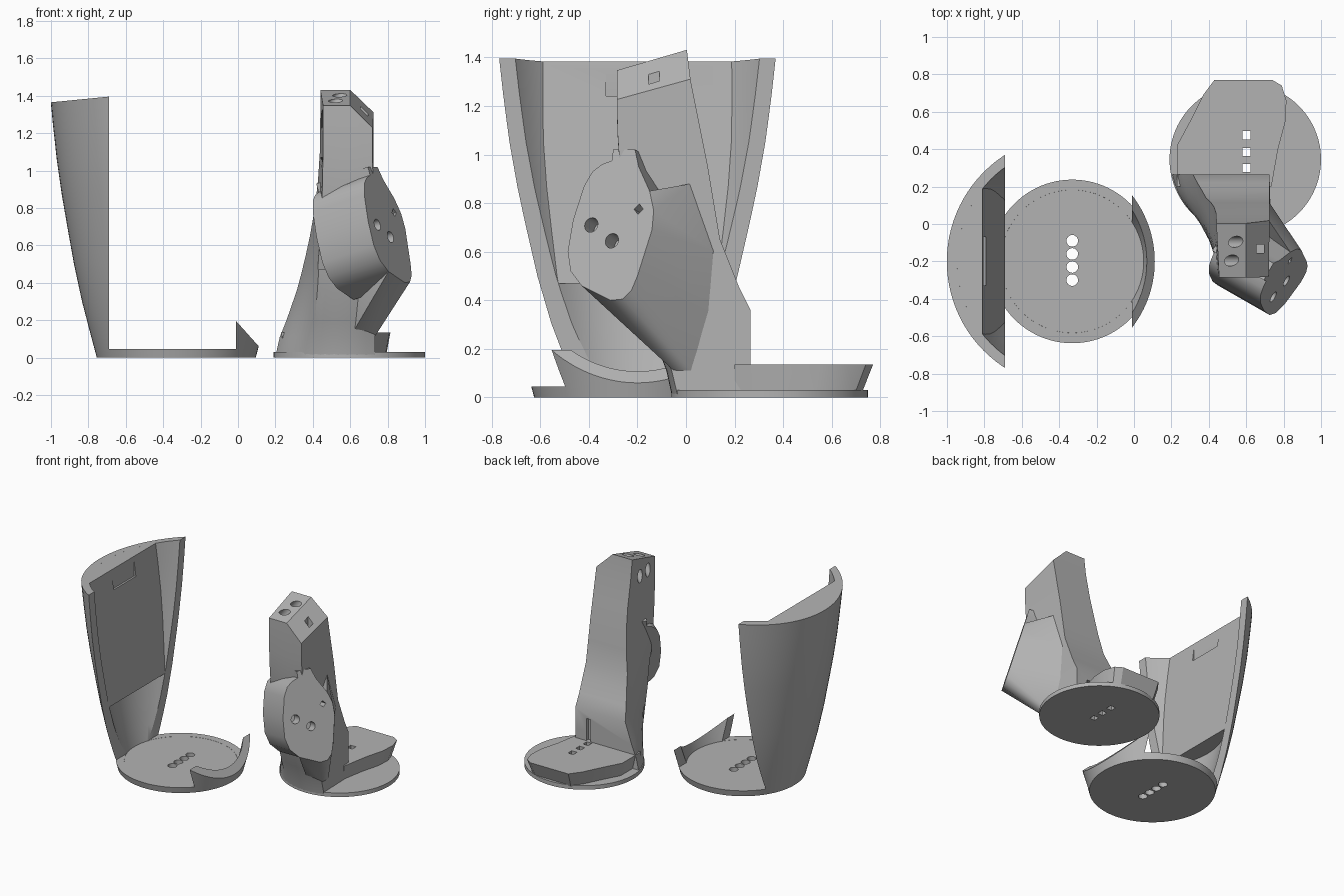
import bpy, bmesh, math
from mathutils import Vector

if "Cube" in bpy.data.objects:
    bpy.data.objects.remove(bpy.data.objects["Cube"], do_unlink=True)

grey = bpy.data.materials.new("plain_grey")
grey.use_nodes = True
grey.diffuse_color = (0.45, 0.45, 0.45, 1)
grey.node_tree.nodes["Principled BSDF"].inputs["Base Color"].default_value = grey.diffuse_color


def finish(name, bm):
    bmesh.ops.recalc_face_normals(bm, faces=bm.faces)
    mesh = bpy.data.meshes.new(name)
    bm.to_mesh(mesh)
    bm.free()
    mesh.materials.append(grey)
    ob = bpy.data.objects.new(name, mesh)
    bpy.context.collection.objects.link(ob)
    return ob


def loft(name, rings):
    """Closed skin through rings of equal length, capped at both ends."""
    bm = bmesh.new()
    vs = [[bm.verts.new(p) for p in ring] for ring in rings]
    for a, b in zip(vs, vs[1:]):
        for i in range(len(a)):
            j = (i + 1) % len(a)
            bm.faces.new((a[i], a[j], b[j], b[i]))
    bm.faces.new(vs[0][::-1])
    bm.faces.new(vs[-1])
    return finish(name, bm)


def circle(cx, cy, r, z, n=96):
    return [(cx + r * math.cos(math.tau * i / n), cy + r * math.sin(math.tau * i / n), z)
            for i in range(n)]


def prism_y(name, pts, y0, y1, shear=0.0):
    return loft(name, [[(x, y, z + shear * y) for x, z in pts] for y in (y0, y1)])


def box(name, lo, hi):
    pts = [(lo[0], lo[2]), (hi[0], lo[2]), (hi[0], hi[2]), (lo[0], hi[2])]
    return prism_y(name, pts, lo[1], hi[1])


def rod(name, a, b, r, n=24):
    a, b = Vector(a), Vector(b)
    q = (b - a).to_track_quat('Z', 'Y')
    return loft(name, [[c + q @ Vector(p) for p in circle(0, 0, r, 0, n)] for c in (a, b)])


def carve(targets, cutter, op='DIFFERENCE'):
    for ob in targets:
        mod = ob.modifiers.new("carve", 'BOOLEAN')
        mod.operation, mod.object, mod.solver = op, cutter, 'EXACT'
        bpy.context.view_layer.objects.active = ob
        bpy.ops.object.modifier_apply(modifier=mod.name)
    bpy.data.objects.remove(cutter, do_unlink=True)


# ---- Cup: flared round shell cut down to a back wall and a low lip ----
CX, CY, WALL, FLOOR = -0.33, -0.2, 0.055, 0.045
flare = [(0, .425), (.15, .465), (.3, .504), (.5, .547), (.685, .58), (.87, .612),
         (1.05, .638), (1.25, .66), (1.42, .676)]
inner = [(FLOOR, .437 - WALL)] + [(z, r - WALL) for z, r in flare[1:]]
cup = loft("cup_shell", [circle(CX, CY, r, z) for z, r in flare] +
           [circle(CX, CY, r, z) for z, r in inner[::-1]])
opening = [(-.69, FLOOR + .001), (-.01, FLOOR + .001), (-.01, .195), (.12, .05), (.5, .05),
           (.5, 2), (-1.2, 2), (-1.2, 1.345), (-.69, 1.395)]
carve([cup], prism_y("opening", opening, -1.2, 1))
for i in range(4):
    y = -.09 - .07 * i
    carve([cup], rod("drain", (CX, y, -.1), (CX, y, .2), .031))

# Tilted flat panel filling the inside of the back wall
panel = loft("back_panel", [circle(CX, CY, r + .02, z) for z, r in inner[2:]])
wedge = [(-.69, .47), (-.81, 1.383), (-1.2, 1.345), (-1.2, .47)]
carve([panel], prism_y("wedge", wedge, -1.2, 1), 'INTERSECT')
carve([panel], box("pocket", (-.805, -.33, 1.24), (-.6, -.07, 1.355)))

# ---- Bracket base: disc and rear block ----
BX, BY = .595, .345
disc = loft("bracket_disc", [circle(BX, BY, .405, z) for z in (0, .03)])
outline = [(.23, .2), (.23, .42), (.3, .55), (.37, .69), (.43, .77), (.74, .77), (.79, .74),
           (.815, .66), (.81, .55), (.77, .4), (.735, .2)]
block = loft("rear_block", [[(.55 + (x - .55) * k, .2 + (y - .2) * k, z) for x, y in outline]
                            for z, k in ((.02, .92), (.135, 1))])
for y in (.3, .385, .475):
    carve([disc, block], box("peg_hole", (.58, y - .022, -.1), (.623, y + .022, .3)))

# ---- Upright: round at the foot, rectangular at the head ----
levels = [(.005, .265, 0), (.11, .265, .1), (.2, .265, .25), (.36, .265, .48), (.45, .22, .58),
          (.55, .18, .68), (.65, .14, .77), (.8, .115, .88), (.95, .09, .95), (1.1, .06, .99),
          (1.3, .02, 1), (1.46, 0, 1)]
HALF = 7


def upright_ring(z, back, s):
    ring = []
    for k in range(2 * HALF + 1):
        a = math.radians(191 + 99 * k / (2 * HALF))
        foot = Vector((BX + .403 * math.cos(a), BY + .403 * math.sin(a), z))
        if k <= HALF:
            t = k / HALF
            head = Vector((.44 + .015 * t, back + (-.285 - back) * t, z))
        else:
            head = Vector((.455 + .265 * (k / HALF - 1), -.285, z))
        ring.append(foot.lerp(head, s))
    ring[0].y = back
    ring.append(Vector((.725, back, z)))
    return ring


upright = loft("upright", [upright_ring(*lv) for lv in levels])
roof = [(.2, 1.43), (.6, 1.43), (.9, 1.13), (.9, 2), (.2, 2)]
carve([upright], prism_y("roof", roof, -1, 1, .293))
for y in (-.095, -.195):
    carve([upright], rod("head_hole", (.595, y, 1.47), (.36, y, 1.157), .03))
carve([upright], box("square_hole", (.655, -.155, 1.2), (.695, -.11, 1.5)))
carve([upright], box("back_groove", (.6, .24, .13), (.635, .3, .3)))
slot = [(-.2, .47), (-.16, .47), (-.2, .63), (-.24, .63)]
carve([upright], loft("side_slot", [[(x, y, z) for y, z in slot] for x in (.3, .47)]))

# ---- Angled pod: outline on a tilted plane, pushed back into the upright ----
normal = Vector((.834, -.477, .275)).normalized()


def on_face(y, z):
    return Vector((1.202 + .571 * y - .33 * z, y, z))


face = [on_face(*p) for p in [
    (-.305, .975), (-.3, 1.02), (-.21, 1.02), (-.195, .95), (-.15, .85), (-.133, .77),
    (-.14, .69), (-.2, .5), (-.225, .44), (-.26, .405), (-.31, .4), (-.43, .46), (-.475, .52),
    (-.487, .6), (-.465, .73), (-.42, .87), (-.385, .93), (-.345, .96)]]
pod = loft("pod", [face, [p - normal * .33 for p in face]])

# Web joining the pod to the foot and the side of the upright
bm = bmesh.new()
for p in face[4:12] + [Vector(c) for c in [
        (.6, -.05, .11), (.73, -.05, .11), (.73, .02, .11), (.72, .1, .35),
        (.72, .12, .6), (.72, .02, .88), (.6, -.1, .4)]]:
    bm.verts.new(p)
hull = bmesh.ops.convex_hull(bm, input=bm.verts)
loose = [v for v in bm.verts if not v.link_faces]
bmesh.ops.delete(bm, geom=loose, context='VERTS')
web = finish("pod_web", bm)

for y, z, r, sides in ((-.39, .71, .031, 24), (-.305, .645, .031, 24), (-.195, .775, .022, 4)):
    c = on_face(y, z)
    carve([pod, web], rod("pod_hole", c + normal * .1, c - normal * .08, r, sides))

# ---- Smooth the curved surfaces, keep hard edges ----
for ob in (cup, panel, disc, block, upright, pod, web):
    bpy.ops.object.select_all(action='DESELECT')
    ob.select_set(True)
    bpy.context.view_layer.objects.active = ob
    bpy.ops.object.shade_smooth_by_angle(angle=math.radians(28))
